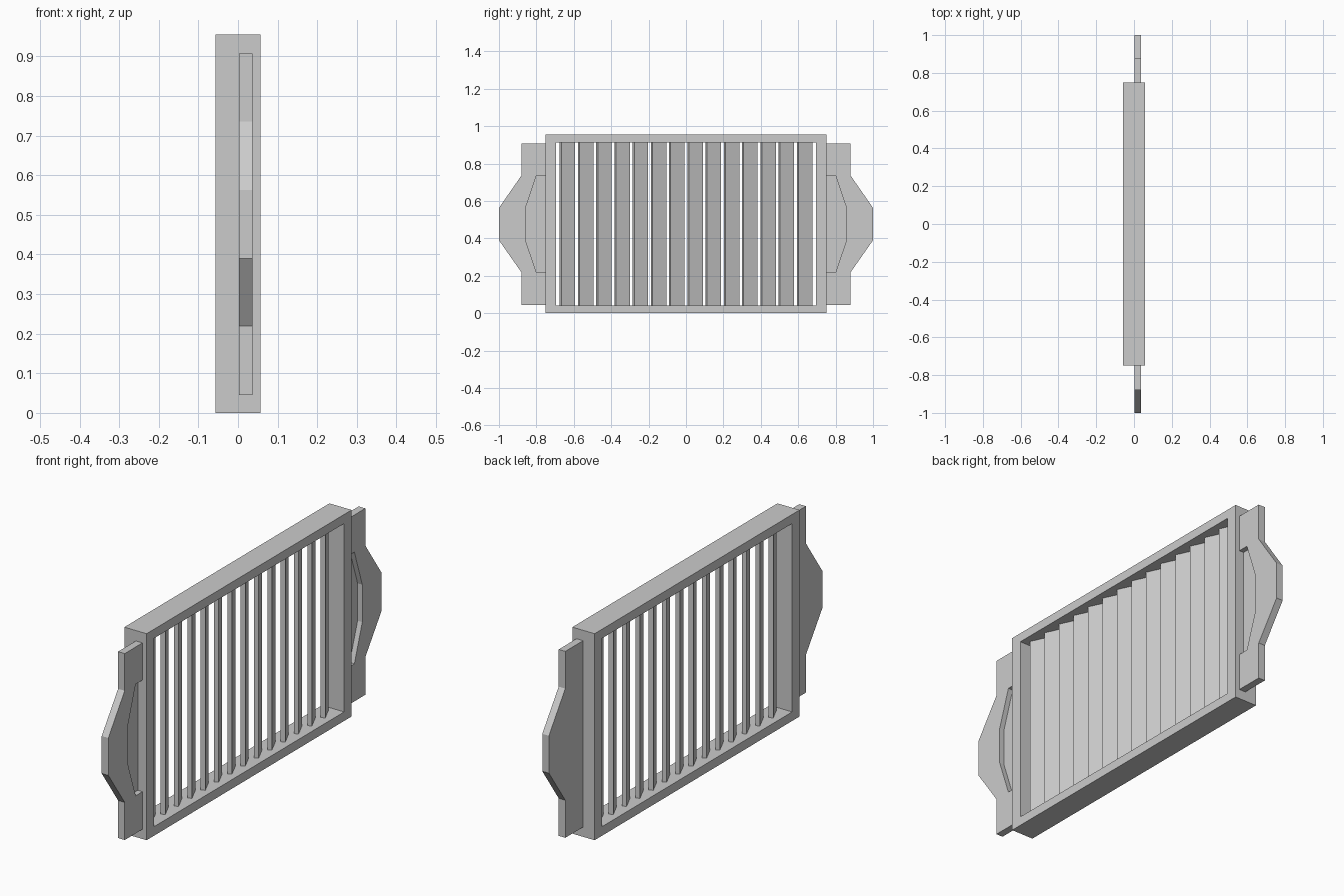
import bpy, bmesh, math
from mathutils import Matrix

if "Cube" in bpy.data.objects:
    bpy.data.objects.remove(bpy.data.objects["Cube"])


def prism(name, outline, x0, x1):
    """Extrude a closed (y, z) outline along x."""
    bm = bmesh.new()
    face = bm.faces.new([bm.verts.new((x0, y, z)) for y, z in outline])
    new = bmesh.ops.extrude_face_region(bm, geom=[face])["geom"]
    bmesh.ops.translate(bm, vec=(x1 - x0, 0, 0),
                        verts=[v for v in new if isinstance(v, bmesh.types.BMVert)])
    return finish(name, bm)


def finish(name, bm):
    bmesh.ops.recalc_face_normals(bm, faces=bm.faces)
    mesh = bpy.data.meshes.new(name)
    bm.to_mesh(mesh)
    bm.free()
    obj = bpy.data.objects.new(name, mesh)
    bpy.context.collection.objects.link(obj)
    return obj


def cut(obj, cutter):
    """Subtract the cutter, then discard it."""
    mod = obj.modifiers.new("cut", 'BOOLEAN')
    mod.operation = 'DIFFERENCE'
    mod.solver = 'EXACT'
    mod.object = cutter
    bpy.context.view_layer.objects.active = obj
    bpy.ops.object.modifier_apply(modifier=mod.name)
    bpy.data.objects.remove(cutter, do_unlink=True)


def rect(y, z0, z1):
    return [(-y, z0), (y, z0), (y, z1), (-y, z1)]


DEPTH = 0.057
Z0, Z1 = 0.042, 0.914

# Outer frame with a rectangular opening
frame = prism("frame", rect(0.75, 0, 0.956), -DEPTH, DEPTH)
cut(frame, prism("opening_cutter", rect(0.695, Z0, Z1), -0.2, 0.2))

# Row of tilted louvre slats
COUNT, PITCH = 14, 0.0975
WIDTH, THICK, TILT = 0.082, 0.02, math.radians(25)
for i in range(COUNT):
    bm = bmesh.new()
    y = (i - (COUNT - 1) / 2) * PITCH
    bmesh.ops.create_cube(
        bm, size=1,
        matrix=Matrix.Translation((0, y, (Z0 + Z1) / 2))
        @ Matrix.Rotation(TILT, 4, 'Z')
        @ Matrix.Diagonal((THICK, WIDTH, Z1 - Z0, 1)))
    finish(f"slat_{i + 1}", bm)

# Side handles, each with a recess on the +x face
OUTER = [(0.75, 0.045), (0.88, 0.045), (0.88, 0.219), (1.0, 0.39),
         (1.0, 0.563), (0.88, 0.736), (0.88, 0.908), (0.75, 0.908)]
RECESS = [(0.70, 0.219), (0.80, 0.219), (0.858, 0.39),
          (0.858, 0.563), (0.80, 0.736), (0.70, 0.736)]
for side, s in (("left", -1), ("right", 1)):
    handle = prism(f"{side}_handle", [(s * y, z) for y, z in OUTER], 0.002, 0.036)
    cut(handle, prism("recess_cutter", [(s * y, z) for y, z in RECESS], 0.012, 0.1))
